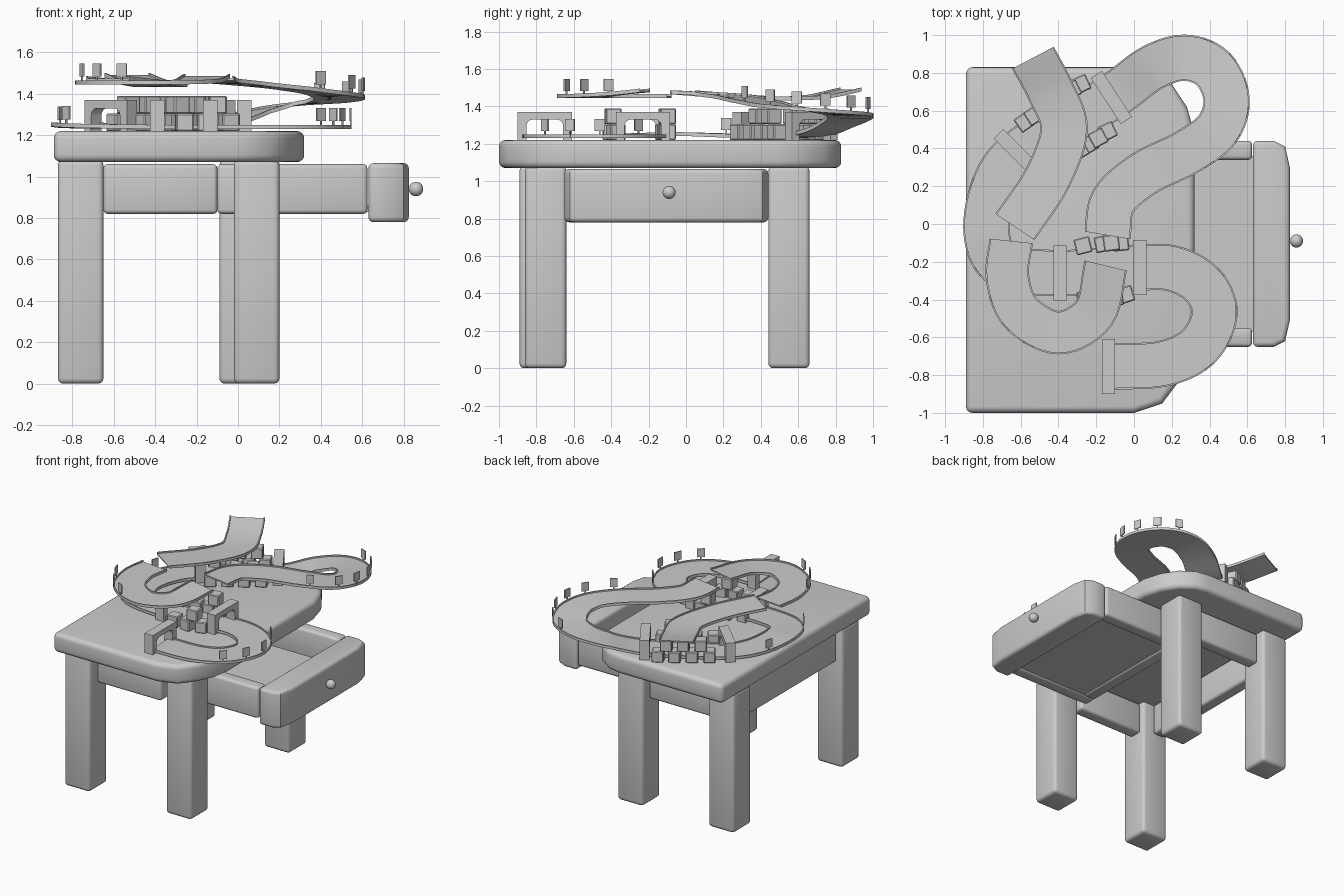
import bpy, bmesh, math
from mathutils import Vector, Matrix

if "Cube" in bpy.data.objects:
    bpy.data.objects.remove(bpy.data.objects["Cube"])


def finish(bm, name, bevel=0.0, seg=3):
    """Round the sharp edges, then store the mesh as a named object."""
    bmesh.ops.recalc_face_normals(bm, faces=bm.faces)
    if bevel:
        sharp = [e for e in bm.edges if e.is_manifold and e.calc_face_angle() > 1.0]
        bmesh.ops.bevel(bm, geom=sharp, offset=bevel, segments=seg, profile=0.5,
                        affect='EDGES', clamp_overlap=True)
    me = bpy.data.meshes.new(name)
    bm.to_mesh(me)
    bm.free()
    ob = bpy.data.objects.new(name, me)
    bpy.context.collection.objects.link(ob)
    return ob


def box(name, x, y, z, bevel=0.02):
    """Box from (min, max) pairs."""
    bm = bmesh.new()
    bmesh.ops.create_cube(bm, size=1)
    for v in bm.verts:
        v.co = Vector([(a + b) / 2 + c * (b - a) for (a, b), c in zip((x, y, z), v.co)])
    return finish(bm, name, bevel)


def slab(name, outline, z0, z1, bevel):
    """Vertical prism from an outline."""
    bm = bmesh.new()
    f = bm.faces.new([bm.verts.new((x, y, z0)) for x, y in outline])
    top = bmesh.ops.extrude_face_region(bm, geom=[f])
    for v in top['geom']:
        if isinstance(v, bmesh.types.BMVert):
            v.co.z = z1
    return finish(bm, name, bevel, 4)


# Table top with cut corners on the drawer side
slab("table_top", [(-.89, -1), (0, -1), (.15, -.95), (.24, -.83), (.30, -.70), (.32, -.58),
                   (.32, .48), (.28, .62), (.20, .74), (.10, .81), (0, .83), (-.89, .83)],
     1.07, 1.22, .035)

# Legs
for name, x, y in [("front_left", -.87, -.89), ("front_right", -.02, -.86),
                   ("back_left", -.87, .44), ("back_right", -.09, .44)]:
    box(name + "_leg", (x, x + .22), (y, y + .22), (0, 1.08), .025)

# Aprons
box("front_apron", (-.65, -.10), (-.80, -.70), (.82, 1.06))
box("back_apron", (-.65, -.10), (.50, .60), (.82, 1.06))
box("left_apron", (-.83, -.73), (-.66, .44), (.82, 1.06))

# Open drawer
for name, y in [("front", -.65), ("back", .34)]:
    box("drawer_side_" + name, (-.10, .625), (y, y + .10), (.82, 1.06))
box("drawer_back", (-.10, 0), (-.56, .35), (.82, 1.06))
box("drawer_floor", (-.08, .64), (-.57, .36), (.83, .86), 0)
slab("drawer_front", [(.63, -.65), (.74, -.65), (.80, -.62), (.825, -.51), (.825, .30),
                      (.80, .41), (.74, .44), (.63, .44)], .78, 1.065, .025)
bm = bmesh.new()
bmesh.ops.create_uvsphere(bm, u_segments=20, v_segments=12, radius=.035,
                          matrix=Matrix.Translation((.86, -.09, .94)))
finish(bm, "drawer_knob")


def spline(pts, t):
    """Point and flat tangent on a smooth path at parameter t."""
    n = len(pts) - 1
    i = min(int(t), n - 1)
    u = t - i
    g = lambda k: Vector(pts[k]) if 0 <= k <= n else (
        2 * Vector(pts[0]) - Vector(pts[1]) if k < 0 else 2 * Vector(pts[n]) - Vector(pts[n - 1]))
    p0, p1, p2, p3 = g(i - 1), g(i), g(i + 1), g(i + 2)
    a, b, c = p2 - p0, 2 * p0 - 5 * p1 + 4 * p2 - p3, 3 * p1 - p0 - 3 * p2 + p3
    pos = p1 + .5 * (a * u + b * u * u + c * u ** 3)
    tan = a + 2 * b * u + 3 * c * u * u
    tan.z = 0
    return pos, tan.normalized()


def track(name, pts, width, step=7):
    """Thin ribbon with a small lip on each side."""
    h = width / 2
    prof = [(-h, 0), (-h, .02), (-h + .009, .02), (-h + .009, .01),
            (h - .009, .01), (h - .009, .02), (h, .02), (h, 0)]
    bm = bmesh.new()
    rings = []
    for k in range((len(pts) - 1) * step + 1):
        p, t = spline(pts, k / step)
        side = Vector((-t.y, t.x, 0))
        rings.append([bm.verts.new(p + side * o + Vector((0, 0, z))) for o, z in prof])
    for r, s in zip(rings, rings[1:]):
        for j in range(8):
            q = (j + 1) % 8
            bm.faces.new((r[j], r[q], s[q], s[j]))
    bm.faces.new(rings[0])
    bm.faces.new(rings[-1][::-1])
    finish(bm, name)


def signs(name, pts, width, side, ts):
    """Small square boards on posts along one edge of a track."""
    for n, t in enumerate(ts):
        p, d = spline(pts, t)
        p = p + Vector((-d.y, d.x, 0)) * side * (width / 2 - .004)
        bm = bmesh.new()
        for size, z in [((.008, .008, .07), .04), ((.055, .008, .065), .07)]:
            m = (Matrix.Translation(p + Vector((0, 0, z)))
                 @ Matrix.Rotation(math.atan2(d.y, d.x), 4, 'Z') @ Matrix.Diagonal((*size, 1)))
            bmesh.ops.create_cube(bm, size=1, matrix=m)
        finish(bm, f"{name}_{n + 1}")


# Race track: launch ramp, upper bend with jump, then the long run down to the table
ramp = [(-.535, .88, 1.48), (-.44, .70, 1.442), (-.37, .50, 1.432),
        (-.46, .24, 1.445), (-.63, -.015, 1.465)]
bend = [(-.65, -.09, 1.445), (-.67, -.28, 1.445), (-.60, -.47, 1.445), (-.40, -.575, 1.445),
        (-.21, -.47, 1.45), (-.15, -.22, 1.475)]
run = [(-.14, -.06, 1.465), (-.11, .12, 1.455), (.05, .265, 1.44), (.28, .38, 1.415),
       (.44, .50, 1.39), (.49, .66, 1.372), (.42, .82, 1.355), (.27, .88, 1.34),
       (.10, .83, 1.305), (-.08, .70, 1.25), (-.30, .56, 1.232), (-.61, .38, 1.232),
       (-.74, .20, 1.235), (-.78, -.05, 1.242), (-.69, -.22, 1.235), (-.39, -.26, 1.23),
       (.03, -.23, 1.23), (.22, -.24, 1.23), (.37, -.33, 1.23), (.425, -.48, 1.23),
       (.34, -.65, 1.23), (.15, -.74, 1.23), (-.14, -.755, 1.23)]
track("ramp_track", ramp, .25)
track("upper_bend_track", bend, .23)
track("main_track", run, .245)
signs("bend_sign", bend, .23, -1, (1.5, 2.0, 2.5))
signs("loop_sign", run, .245, -1, (3.3, 4.1, 4.7, 5.3, 5.9, 6.5))
signs("left_sign", run, .245, -1, (12.1, 13.7))
signs("low_bend_sign", run, .245, 1, (18.0, 18.9, 19.5, 20.1))


def gate(name, x, y, deg):
    """Arched gate block; local x is across the track."""
    w, o, r = .145, .098, .035
    pts = [(-w, 0), (-w, .15), (w, .15), (w, 0), (o, 0)]
    for cx, a0 in ((o - r, 0), (r - o, 90)):
        for k in range(5):
            a = math.radians(a0 + k * 22.5)
            pts.append((cx + r * math.cos(a), .075 + r * math.sin(a)))
    pts.append((-o, 0))
    m = Matrix.Translation((x, y, 1.22)) @ Matrix.Rotation(math.radians(deg), 4, 'Z')
    bm = bmesh.new()
    a = [bm.verts.new(m @ Vector((px, -.035, pz))) for px, pz in pts]
    b = [bm.verts.new(m @ Vector((px, .035, pz))) for px, pz in pts]
    bm.faces.new(a)
    bm.faces.new(b[::-1])
    for i in range(len(a)):
        j = (i + 1) % len(a)
        bm.faces.new((a[i], b[i], b[j], a[j]))
    finish(bm, name)


for n, g in enumerate([(-.12, .67, -57), (-.615, .375, -45), (-.39, -.26, 90),
                       (.03, -.23, 90), (-.135, -.755, 90)]):
    gate(f"gate_{n + 1}", *g)

# Toy blocks beside the track between the gates: x, y, level, turn
blocks = [(-.58, .54, 0, 35), (-.48, .61, 0, 30), (-.38, .68, 0, 28), (-.28, .74, 0, 25),
          (-.53, .575, 1, 33), (-.43, .645, 1, 28), (-.33, .71, 1, 27),
          (-.14, .49, 0, 25), (-.24, .42, 0, 30), (-.34, .36, 0, 30), (-.44, .29, 0, 34),
          (-.19, .455, 1, 28), (-.29, .39, 1, 30),
          (-.27, -.115, 0, 14), (-.165, -.105, 0, 12), (-.07, -.10, 0, 6), (-.12, -.10, 1, 8),
          (-.045, -.375, 0, 18), (-.15, -.40, 0, -4), (-.26, -.40, 0, 5), (-.10, -.39, 1, 6)]
for n, (x, y, lv, deg) in enumerate(blocks):
    bm = bmesh.new()
    m = (Matrix.Translation((x, y, 1.262 + lv * .085))
         @ Matrix.Rotation(math.radians(deg), 4, 'Z'))
    bmesh.ops.create_cube(bm, size=.085, matrix=m)
    finish(bm, f"block_{n + 1}", .006, 1)

# Smooth shading with crisp edges
for ob in bpy.context.collection.objects:
    ob.select_set(True)
    bpy.context.view_layer.objects.active = ob
bpy.ops.object.shade_smooth_by_angle(angle=math.radians(35))
